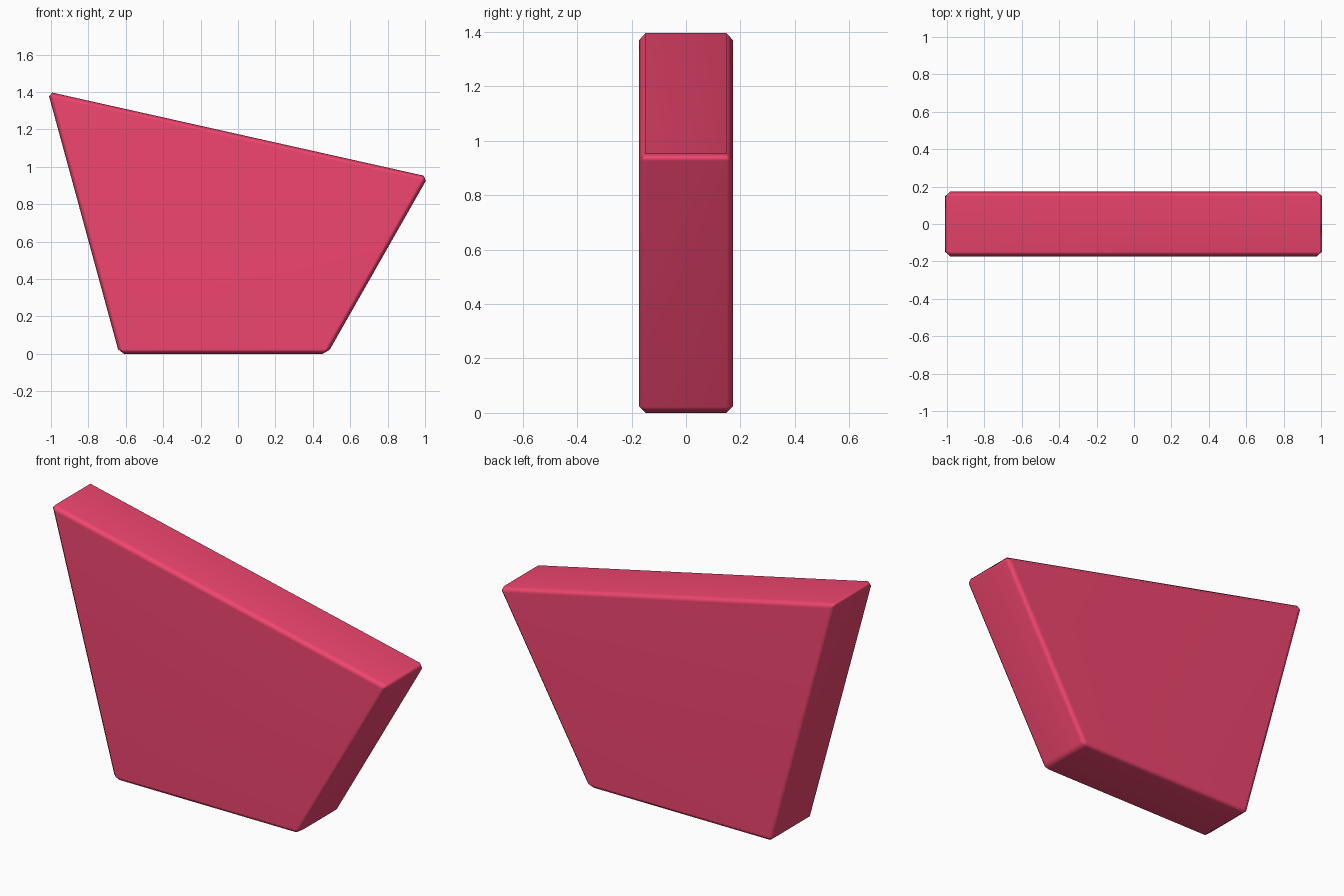
import bpy, bmesh

if "Cube" in bpy.data.objects:
    bpy.data.objects.remove(bpy.data.objects["Cube"])

# Four-sided outline in the front plane (x, z)
PROFILE = [(-0.635, 0.0), (0.478, 0.0), (1.017, 0.947), (-1.017, 1.402)]
HALF_DEPTH = 0.173
BEVEL = 0.025

# Slab: outline extruded from front to back
bm = bmesh.new()
front = bm.faces.new([bm.verts.new((x, -HALF_DEPTH, z)) for x, z in PROFILE])
extruded = bmesh.ops.extrude_face_region(bm, geom=[front])
back_verts = [g for g in extruded["geom"] if isinstance(g, bmesh.types.BMVert)]
bmesh.ops.translate(bm, verts=back_verts, vec=(0, 2 * HALF_DEPTH, 0))
bmesh.ops.recalc_face_normals(bm, faces=bm.faces[:])
for face in bm.faces:
    face.smooth = True
mesh = bpy.data.meshes.new("slanted_slab")
bm.to_mesh(mesh)
bm.free()
slab = bpy.data.objects.new("slanted_slab", mesh)
bpy.context.collection.objects.link(slab)

# Softened edges with flat-looking main faces
bevel = slab.modifiers.new("soft_edges", "BEVEL")
bevel.width = BEVEL
bevel.segments = 1
bevel.limit_method = "NONE"
weighted = slab.modifiers.new("flat_faces", "WEIGHTED_NORMAL")
weighted.keep_sharp = True

# Pink-red colour
pink = bpy.data.materials.new("pink_red")
pink.diffuse_color = (0.87, 0.06, 0.16, 1.0)
pink.use_nodes = True
pink.node_tree.nodes["Principled BSDF"].inputs["Base Color"].default_value = pink.diffuse_color
mesh.materials.append(pink)
